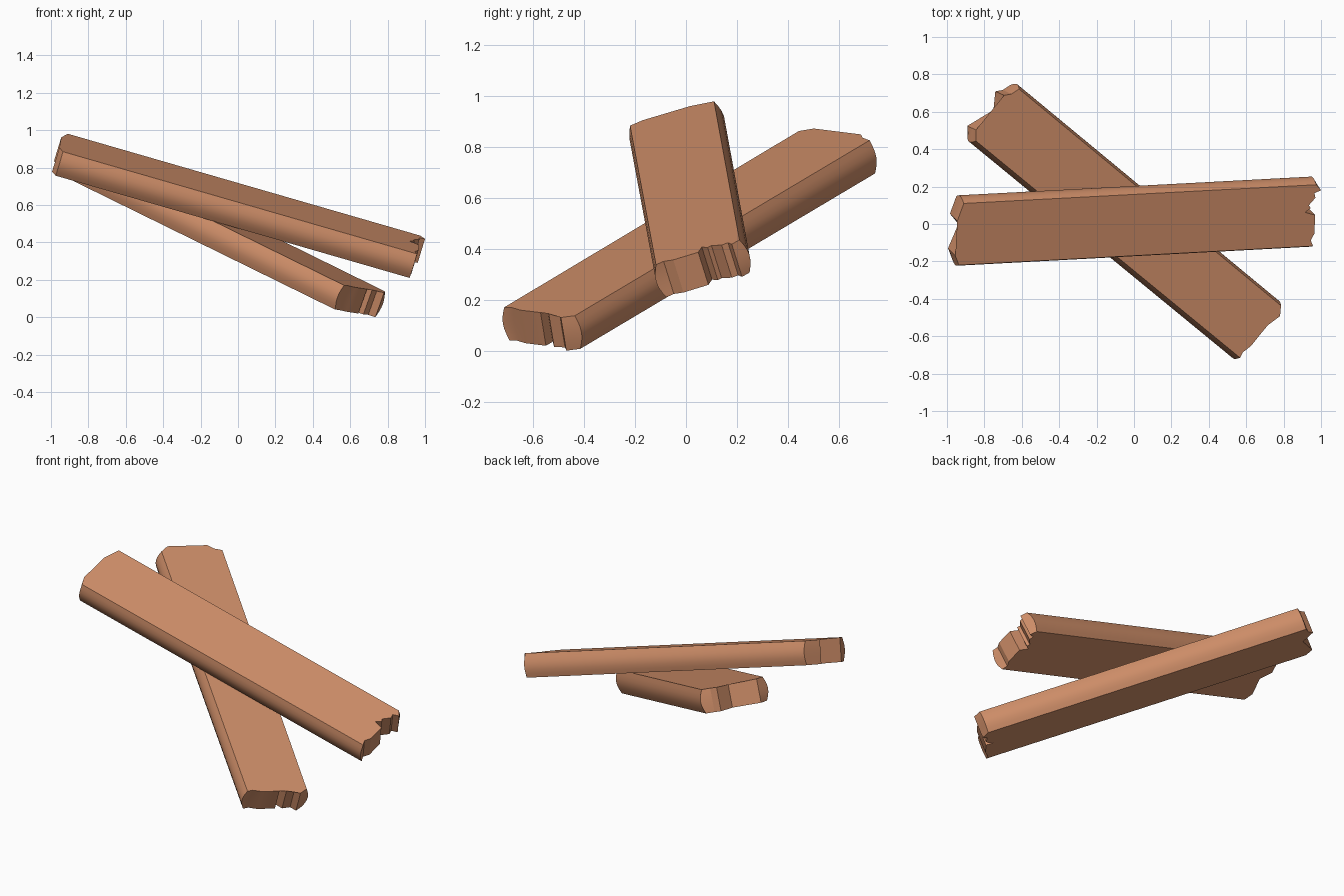
import bpy, bmesh, math
from mathutils import Vector

if "Cube" in bpy.data.objects:
    bpy.data.objects.remove(bpy.data.objects["Cube"])

THICK, BULGE, LAYERS = 0.14, 0.02, 6

wood = bpy.data.materials.new("wood")
wood.diffuse_color = (0.62, 0.27, 0.14, 1)
wood.use_nodes = True
wood.node_tree.nodes["Principled BSDF"].inputs["Base Color"].default_value = wood.diffuse_color


def plank(name, origin, normal, near, far):
    """Broken plank: splintered ends given as plan-view points on a tilted top face.
    near runs front to back, far runs back to front."""
    o, n = Vector(origin), Vector(normal).normalized()
    top = []
    for x, y in near + far:
        z = o.z - (n.x * (x - o.x) + n.y * (y - o.y)) / n.z
        top.append(Vector((x, y, z)))
    along = (top[0] - top[-1]).normalized()
    across = n.cross(along).normalized()
    # only the four long-edge corners swell outwards
    side = {0: -1, len(near) - 1: 1, len(near): 1, len(top) - 1: -1}

    bm = bmesh.new()
    rings = []
    for k in range(LAYERS + 1):
        h = k / LAYERS
        swell = BULGE * math.sin(math.pi * h)
        rings.append([bm.verts.new(p - n * THICK * h + across * swell * side.get(i, 0))
                      for i, p in enumerate(top)])
    count = len(top)
    for a, b in zip(rings, rings[1:]):
        for i in range(count):
            j = (i + 1) % count
            bm.faces.new((a[i], b[i], b[j], a[j]))
    caps = [bm.faces.new(rings[0]), bm.faces.new(rings[-1][::-1])]
    bmesh.ops.triangulate(bm, faces=caps)
    bmesh.ops.recalc_face_normals(bm, faces=bm.faces)
    mesh = bpy.data.meshes.new(name)
    bm.to_mesh(mesh)
    bm.free()
    mesh.materials.append(wood)
    ob = bpy.data.objects.new(name, mesh)
    bpy.context.collection.objects.link(ob)
    bpy.context.view_layer.objects.active = ob
    ob.select_set(True)
    bpy.ops.object.shade_smooth_by_angle(angle=math.radians(25))
    ob.select_set(False)
    return ob


# plank lying on top
upper = plank(
    "upper_plank", (0.957, -0.118, 0.35), (0.280, -0.288, 0.916),
    [(.957, -.118), (.945, -.088), (.965, -.05), (.968, .048), (.915, .062), (.945, .085),
     (.935, .10), (.97, .14), (.965, .165), (1.0, .18), (.975, .21)],
    [(-.91, .11), (-.945, .015), (-.90, -.04), (-.955, -.17), (-.936, -.22)])

# plank crossing underneath
lower = plank(
    "lower_plank", (0.585, -0.72, 0.175), (0.332, -0.152, 0.930),
    [(.567, -.715), (.583, -.685), (.626, -.652), (.69, -.572), (.658, -.545), (.717, -.54),
     (.743, -.497), (.781, -.492), (.786, -.437)],
    [(-.615, .722), (-.655, .695), (-.695, .688), (-.705, .588), (-.845, .503), (-.845, .444)])

# rest the pair on the ground
low = min(v.co.z for v in lower.data.vertices)
for ob in (upper, lower):
    for v in ob.data.vertices:
        v.co.z -= low
